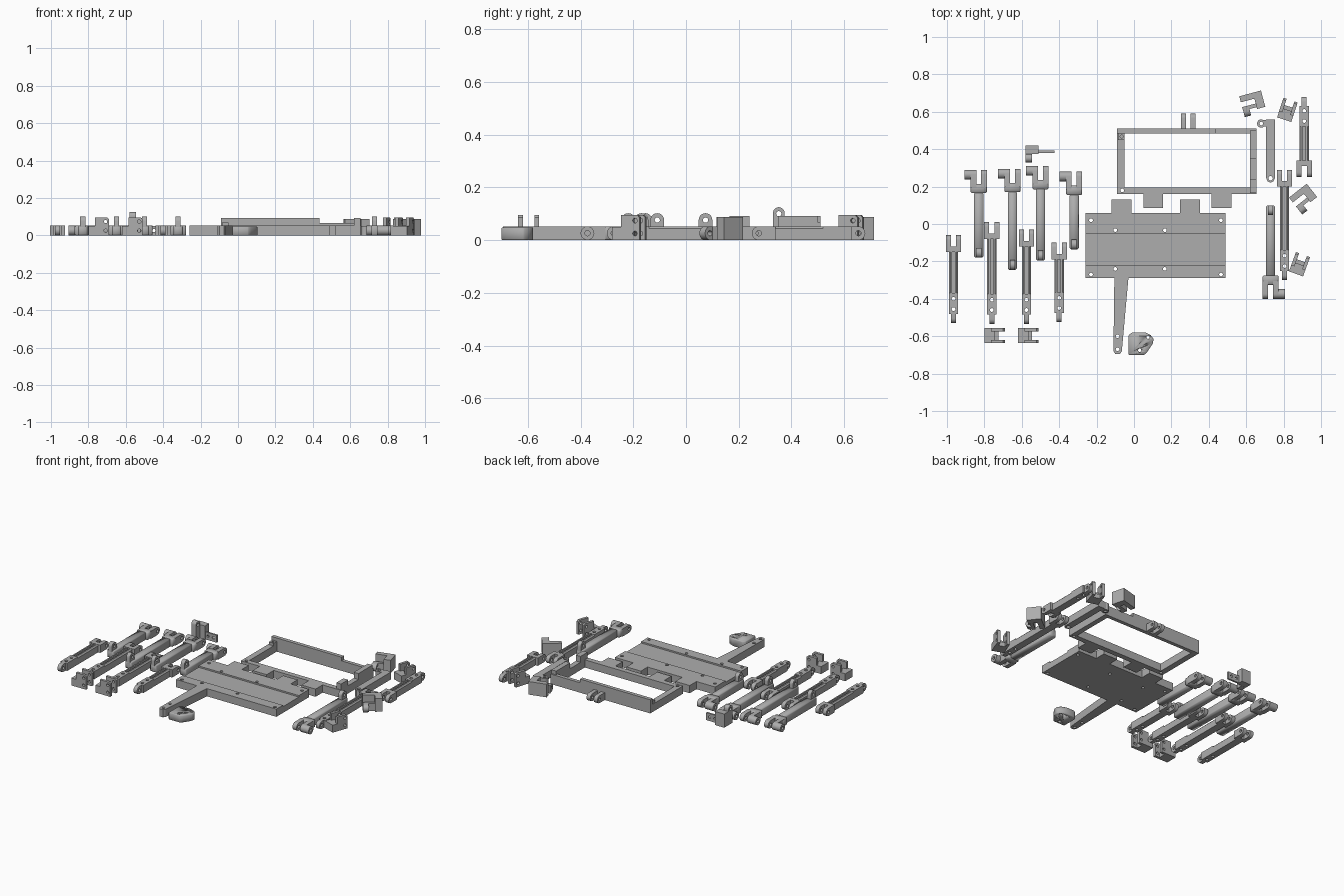
import bpy
from math import sin, cos, pi, radians
from mathutils import Matrix

cube = bpy.data.objects.get("Cube")
if cube:
    bpy.data.objects.remove(cube, do_unlink=True)

grey = bpy.data.materials.new("plain grey plastic")
grey.use_nodes = True
grey.diffuse_color = (0.42, 0.42, 0.42, 1)
grey.node_tree.nodes["Principled BSDF"].inputs["Base Color"].default_value = (0.42, 0.42, 0.42, 1)

made = []
FLAT = Matrix.Identity(4)
# Maps a drawn (u, v) outline to (y, z), extruded along x
SIDE = Matrix(((0, 0, 1, 0), (1, 0, 0, 0), (0, 1, 0, 0), (0, 0, 0, 1)))
# Maps a drawn (u, v) outline to (z, x), extruded along y
FRONT = Matrix(((0, 1, 0, 0), (0, 0, 1, 0), (1, 0, 0, 0), (0, 0, 0, 1)))


def at(x, y, turn=0):
    return Matrix.Translation((x, y, 0)) @ Matrix.Rotation(radians(turn), 4, 'Z')


def circle(x, y, r, n=16):
    return [(x + r * cos(2 * pi * i / n), y + r * sin(2 * pi * i / n)) for i in range(n)]


def rect(x0, x1, y0, y1):
    return [(x0, y0), (x1, y0), (x1, y1), (x0, y1)]


def rounded_end(u0, u1, r, flip=False):
    """Bar outline of height 2r from u0, with a half-round end at u1."""
    s = 1 if u1 > u0 else -1
    arc = [(u1 - s * r + s * r * sin(a), r - r * cos(a)) for a in [pi * i / 10 for i in range(11)]]
    pts = [(u0, 0)] + arc + [(u0, 2 * r)]
    return [(v, u) for u, v in pts] if flip else pts


def slab(name, outline, low, high, holes=(), axes=FLAT, place=FLAT, bevel=0):
    """Extrudes an outline with round holes between two levels."""
    curve = bpy.data.curves.new(name, 'CURVE')
    curve.dimensions = '2D'
    curve.fill_mode = 'BOTH'
    curve.extrude = (high - low) / 2
    for pts in [outline] + [circle(*h) for h in holes]:
        line = curve.splines.new('POLY')
        line.points.add(len(pts) - 1)
        for p, (u, v) in zip(line.points, pts):
            p.co = (u, v, 0, 1)
        line.use_cyclic_u = True
    temp = bpy.data.objects.new(name + " outline", curve)
    bpy.context.collection.objects.link(temp)
    bpy.context.view_layer.update()
    mesh = bpy.data.meshes.new_from_object(temp.evaluated_get(bpy.context.evaluated_depsgraph_get()))
    bpy.data.objects.remove(temp, do_unlink=True)
    mesh.transform(axes @ Matrix.Translation((0, 0, (low + high) / 2)))
    mesh.materials.clear()
    mesh.materials.append(grey)
    obj = bpy.data.objects.new(name, mesh)
    bpy.context.collection.objects.link(obj)
    obj.matrix_world = place
    if bevel:
        weld = obj.modifiers.new("Weld", 'WELD')
        weld.merge_threshold = 0.0001
        mod = obj.modifiers.new("Bevel", 'BEVEL')
        mod.width, mod.segments, mod.limit_method = bevel, 1, 'ANGLE'
    made.append(obj)
    return obj


def box(name, x0, x1, y0, y1, z0, z1, place=FLAT, bevel=0):
    return slab(name, rect(x0, x1, y0, y1), z0, z1, place=place, bevel=bevel)


# Base plate with tapering tail, tabs and raised edge strips
plate = [(-.26, -.29), (-.105, -.29), (-.11, -.68), (-.1, -.695), (-.075, -.695), (-.065, -.68),
         (-.03, -.29), (.49, -.29), (.49, .06), (-.26, .06)]
corner = [(x, y, .01) for x in (-.23, .465) for y in (-.27, .02)]
inner = [(x, y, .01) for x in (-.1, .165) for y in (-.24, -.033)]
tail = [(-.088, -.6, .01), (-.088, -.67, .01)]
slab("base_plate", plate, 0, .042, corner + inner + tail)
slab("plate_front_strip", rect(-.26, .49, -.29, -.22), .042, .052,
     [h for h in corner + inner if h[1] < -.2])
slab("plate_back_strip", rect(-.26, .49, -.05, .06), .042, .052,
     [h for h in corner + inner if h[1] > -.2])
slab("plate_tail_top", plate[1:7], .042, .052, tail)
for x in (-.12, .245):
    box("plate_tab", x, x + .107, .06, .132, 0, .052)

# Open rectangular frame
slab("frame_front_bar", rect(-.09, .655, .16, .195), 0, .052, [(-.063, .18, .01), (.632, .18, .01)])
box("frame_left_bar", -.09, -.05, .195, .485, 0, .052)
box("frame_right_bar", .62, .655, .195, .485, 0, .052)
box("frame_back_wall", -.09, .435, .485, .51, 0, .092)
box("frame_back_low_wall", .435, .655, .485, .51, 0, .067)
slab("frame_left_back_corner", rect(-.085, -.05, .45, .485), .052, .07, [(-.066, .468, .008)])
box("frame_right_back_post", .62, .655, .35, .5, .052, .092)
box("frame_right_front_post", .62, .655, .165, .24, .052, .092)
for x in (.05, .415):
    box("frame_tab", x, x + .105, .085, .16, 0, .052)
for x in (.25, .303):
    slab("frame_hinge_lug", rounded_end(.505, .59, .025), x, x + .027, [(.565, .025, .009)], SIDE)

# Foot wedge
wedge = [(-.03, -.7), (.055, -.7), (.07, -.685), (.1, -.64), (.105, -.615), (.09, -.595),
         (.06, -.58), (-.01, -.58), (-.03, -.595)]
slab("foot_wedge", wedge, 0, .048, [(.075, -.605, .009), (.03, -.675, .009)], bevel=.006)


def fork(place, reach, inner_x, outer_x):
    for x in (-outer_x, inner_x):
        slab("fork_prong", rounded_end(-reach, 0, .026), x, x + outer_x - inner_x,
             [(-.026, .026, .01)], SIDE, place)


def upper_leg(x, y, length, turn=0):
    """Leg with a wide fork, side boss and a raised lug at the far end."""
    p = at(x, y, turn)
    fork(p, .095, .013, .043)
    slab("fork_boss", circle(-.026, .026, .026, 20), -.077, -.043, [(-.026, .026, .01)], SIDE, p)
    box("leg_crossbar", -.043, .043, -.125, -.075, 0, .052, p, .006)
    box("leg_beam", -.025, .025, -length, -.12, 0, .052, p, .008)
    slab("leg_lug", rounded_end(.01, .102, .026, True), -.0135, .0135,
         [(.026, .076, .01)], SIDE, p @ Matrix.Translation((0, -length, 0)))


def lower_leg(x, y, length, turn=0):
    """Leg with a narrow fork, a grooved beam and a drilled tongue."""
    p = at(x, y, turn)
    fork(p, .08, .014, .041)
    box("leg_crossbar", -.041, .041, -.09, -.06, 0, .052, p)
    solid = -length + .16
    groove = [(0, -.025), (.044, -.025), (.052, -.017), (.052, -.008), (.025, -.008),
              (.025, .008), (.052, .008), (.052, .017), (.044, .025), (0, .025)]
    slab("leg_grooved_beam", groove, solid, -.085, axes=FRONT, place=p)
    slab("leg_end_block", rect(-.025, .025, -length + .05, solid), 0, .052,
         [(0, -length + .075, .01), (0, -length + .13, .01)], place=p)
    slab("leg_tongue", rounded_end(-length + .055, -length, .026), -.0135, .0135,
         [(-length + .026, .026, .01)], SIDE, p)


for x, top, length in ((-.83, .29, .47), (-.65, .295, .54), (-.5, .31, .505), (-.32, .28, .415)):
    upper_leg(x, top, length)
upper_leg(.73, -.4, .5, 180)
for x, top, length in ((-.965, -.06, .47), (-.76, .01, .545), (-.575, -.03, .505),
                       (-.4, -.1, .425), (.805, .29, .59)):
    lower_leg(x, top, length)
lower_leg(.91, .25, .43, 180)


# Small forked clips
def clip(x, y, turn=0):
    p = at(x, y, turn)
    box("clip_block", -.055, 0, -.04, .04, 0, .05, p)
    box("clip_web", 0, .02, -.03, .03, 0, .03, p)
    for side in (-.04, .022):
        slab("clip_cheek", [(0, -.02), (.096, -.02), (.096, .045), (.086, .055), (0, .055)],
             side, side + .018, [(.074, .037, .009), (.025, .037, .009)], FRONT, p)


clip(-.745, -.597)
clip(-.565, -.597)
clip(.82, .61, 72)
clip(.885, -.215, 70)


# Hooked brackets
def bracket(x, y, turn):
    p = at(x, y, turn)
    box("bracket_spine", .015, .06, -.035, .055, 0, .088, p)
    box("bracket_upper_arm", -.06, .015, .022, .055, 0, .088, p)
    box("bracket_bridge", -.06, .015, -.025, -.005, 0, .052, p)
    slab("bracket_lower_arm", rounded_end(-.005, -.06, .026), -.06, -.025,
         [(-.036, .026, .01)], SIDE, p)


bracket(.635, .645, 15)
bracket(.91, .135, 38)

# Single latch with a thin tail
box("latch_block", -.58, -.51, .375, .42, 0, .092)
slab("latch_lug", rounded_end(0, .125, .022, True), -.58, -.545,
     [(.022, .1, .01)], SIDE, at(0, .33))
slab("latch_tail", rect(0, .05, -.515, -.425), .38, .392, [(.026, -.45, .009), (.026, -.49, .009)], FRONT)

# Side crank with a boss and a drilled round end
slab("crank_beam", [(.707, .56), (.707, .245), (.715, .228), (.73, .22), (.745, .228), (.753, .245), (.753, .56)],
     0, .05, [(.73, .245, .012)])
slab("crank_boss", circle(.68, .537, .022, 20), 0, .05, [(.68, .537, .01)])
box("crank_bridge", .69, .715, .52, .556, 0, .05)

# Smooth rounded faces while keeping edges crisp
bpy.ops.object.select_all(action='DESELECT')
for obj in made:
    obj.select_set(True)
bpy.context.view_layer.objects.active = made[0]
bpy.ops.object.shade_smooth_by_angle(angle=radians(25))
